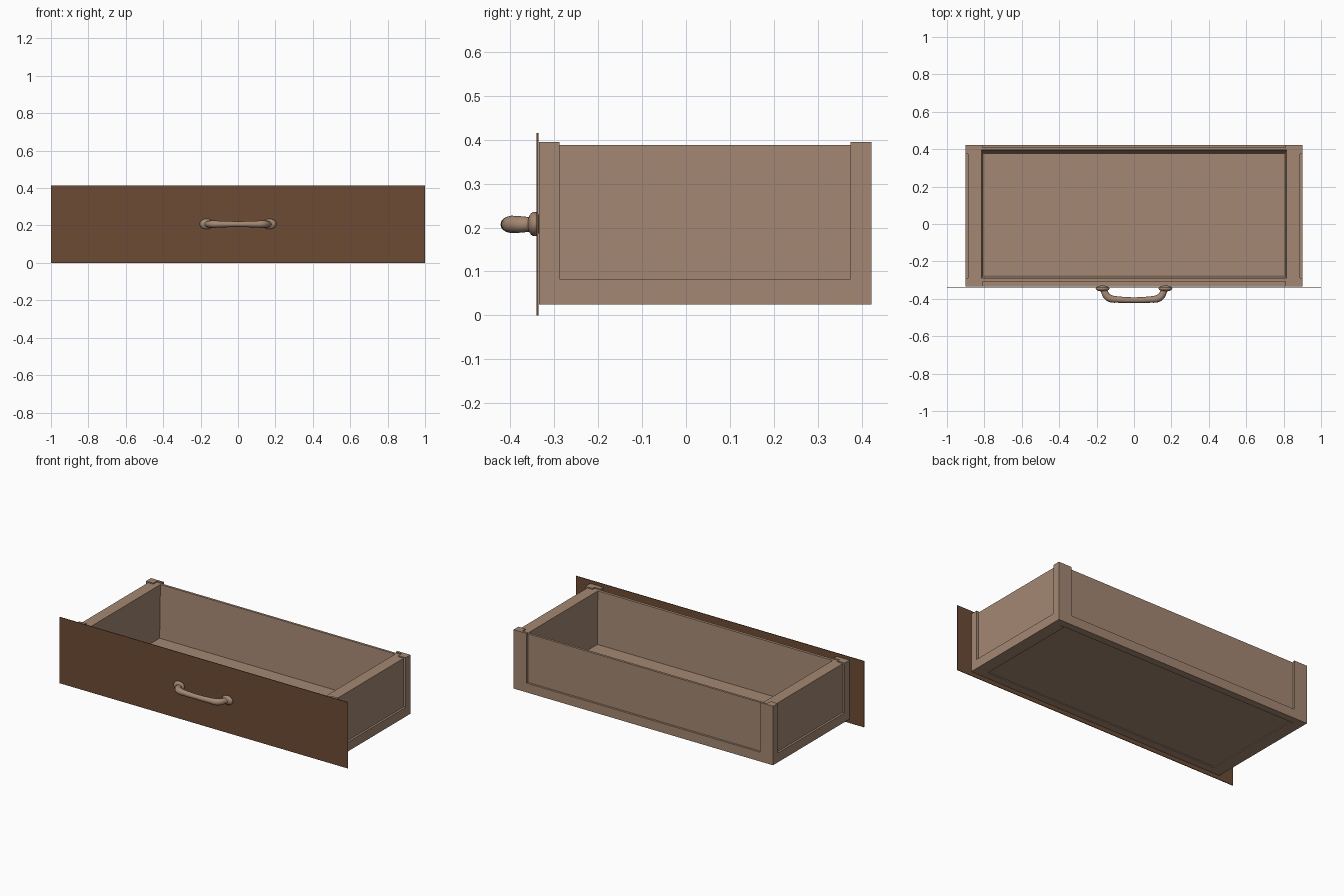
import bpy, bmesh
from mathutils import Vector

cube = bpy.data.objects.get("Cube")
if cube:
    bpy.data.objects.remove(cube)


def material(name, rgb):
    m = bpy.data.materials.new(name)
    m.use_nodes = True
    m.diffuse_color = (*rgb, 1)
    m.node_tree.nodes["Principled BSDF"].inputs["Base Color"].default_value = (*rgb, 1)
    return m


light_wood = material("light wood", (0.37, 0.245, 0.17))
dark_wood = material("dark wood", (0.15, 0.07, 0.036))


def finish(name, bm, mat):
    bmesh.ops.recalc_face_normals(bm, faces=bm.faces)
    me = bpy.data.meshes.new(name)
    bm.to_mesh(me)
    bm.free()
    me.materials.append(mat)
    ob = bpy.data.objects.new(name, me)
    bpy.context.collection.objects.link(ob)
    return ob


def box(name, lo, hi, mat=light_wood, shift=(0, 0)):
    """Box between two corners; shift slides the bottom face in x and y."""
    lo, hi = Vector(lo), Vector(hi)
    bm = bmesh.new()
    bmesh.ops.create_cube(bm, size=1)
    for v in bm.verts:
        v.co = (lo + hi) / 2 + v.co * (hi - lo)
    return finish(name, bm, mat)


def wall(name, outer, top, bottom, ends, axis):
    """Upright wall whose inner face leans inward toward the floor."""
    profile = [(outer, BASE), (bottom, BASE), (bottom, FLOOR), (top, RIM), (outer, RIM)]
    bm = bmesh.new()
    rings = []
    for e in ends:
        rings.append([bm.verts.new((e, p, z) if axis == "x" else (p, e, z)) for p, z in profile])
    n = len(profile)
    bm.faces.new(rings[0])
    bm.faces.new(rings[1])
    for i in range(n):
        j = (i + 1) % n
        bm.faces.new((rings[0][i], rings[0][j], rings[1][j], rings[1][i]))
    return finish(name, bm, light_wood)


# Main levels and extents of the drawer body
BASE, FLOOR, RIM, POST = 0.04, 0.06, 0.388, 0.395
BOTTOM, RAIL = 0.025, 0.083
W, FRONT, BACK = 0.90, -0.335, 0.423

# Walls and floor
wall("back_wall", 0.41, 0.395, 0.377, (-0.85, 0.85), "x")
wall("front_wall", -0.308, -0.29, -0.275, (-0.85, 0.85), "x")
for s, side in ((1, "left"), (-1, "right")):
    wall(side + "_wall", s * 0.887, s * 0.815, s * 0.808, (FRONT + 0.03, BACK - 0.015), "y")
box("floor_panel", (-0.82, -0.3, 0.03), (0.82, 0.4, FLOOR))

# Corner posts, each an outer side strip and a return around the corner
for s, side in ((1, "left"), (-1, "right")):
    for y0, y1, end, inner in ((FRONT, -0.288, "front", FRONT + 0.028), (0.375, BACK, "back", BACK - 0.014)):
        xs = sorted((s * 0.85, s * W))
        box(f"{side}_{end}_post", (xs[0], y0, BOTTOM), (xs[1], y1, POST))
        xs = sorted((s * 0.81, s * 0.85))
        ys = sorted((inner, FRONT if end == "front" else BACK))
        box(f"{side}_{end}_post_return", (xs[0], ys[0], BOTTOM), (xs[1], ys[1], POST))

# Bottom rails framing the recessed panels
for s, side in ((1, "left"), (-1, "right")):
    xs = sorted((s * 0.82, s * W))
    box(side + "_rail", (xs[0], -0.288, BOTTOM), (xs[1], 0.375, RAIL))
box("front_rail", (-0.85, FRONT, BOTTOM), (0.85, -0.285, 0.055))
box("front_rail_face", (-0.85, FRONT, BOTTOM), (0.85, -0.305, RAIL))
box("back_rail", (-0.85, 0.377, BOTTOM), (0.85, BACK, 0.055))
box("back_rail_face", (-0.85, 0.408, BOTTOM), (0.85, BACK, RAIL))

# Thin front board
box("front_board", (-1, -0.340, 0), (1, -0.336, 0.415), dark_wood)

# Handle bar: tapered tube swept through mirrored points
half = [(0.172, -0.342, 0.017), (0.160, -0.358, 0.017), (0.150, -0.380, 0.019),
        (0.130, -0.397, 0.020), (0.085, -0.404, 0.017), (0, -0.407, 0.015)]
points = half + [(-x, y, r) for x, y, r in reversed(half[:-1])]
cu = bpy.data.curves.new("handle_bar", "CURVE")
cu.dimensions = "3D"
cu.bevel_depth = 1.0
cu.bevel_resolution = 4
cu.resolution_u = 5
cu.use_fill_caps = True
sp = cu.splines.new("BEZIER")
sp.bezier_points.add(len(points) - 1)
for bp, (x, y, r) in zip(sp.bezier_points, points):
    bp.co = (x, y, 0.207)
    bp.radius = r
    bp.handle_left_type = bp.handle_right_type = "AUTO"
cu.materials.append(light_wood)
bar = bpy.data.objects.new("handle_bar", cu)
bpy.context.collection.objects.link(bar)

# Handle feet: oval domes against the board
for s, side in ((1, "left"), (-1, "right")):
    bm = bmesh.new()
    bmesh.ops.create_uvsphere(bm, u_segments=20, v_segments=12, radius=1)
    for v in bm.verts:
        v.co = (s * 0.168 + v.co.x * 0.037, -0.345 + v.co.y * 0.016, 0.208 + v.co.z * 0.028)
    foot = finish(side + "_handle_foot", bm, light_wood)
    for p in foot.data.polygons:
        p.use_smooth = True
